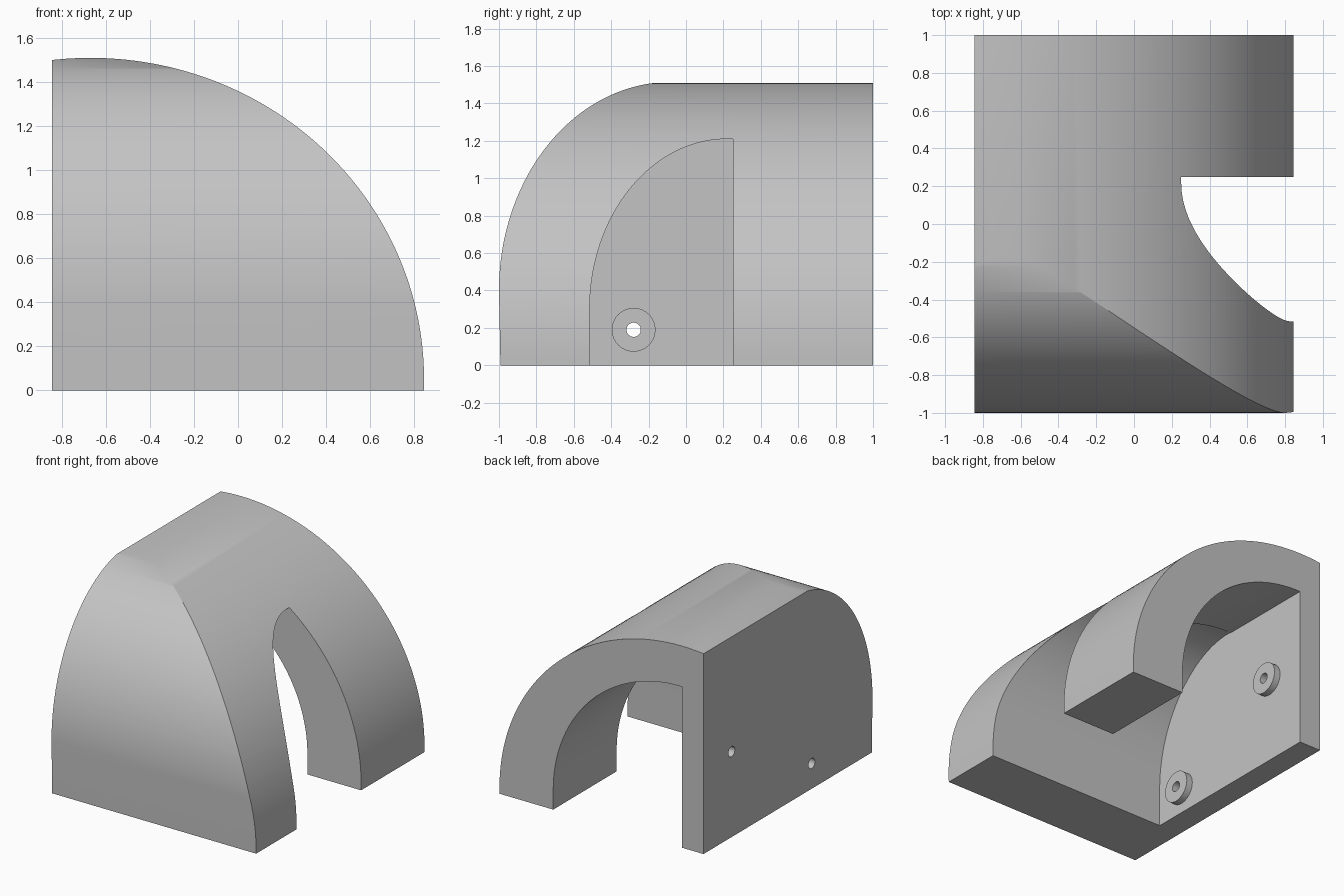
import bpy, bmesh, math
from mathutils import Vector

if "Cube" in bpy.data.objects:
    bpy.data.objects.remove(bpy.data.objects["Cube"])

grey = bpy.data.materials.new("plain_grey")
grey.use_nodes = True
GREY = (0.55, 0.55, 0.55, 1)
grey.diffuse_color = GREY
grey.node_tree.nodes["Principled BSDF"].inputs["Base Color"].default_value = GREY

WALL = -0.665   # inner face of the flat side plate
SIDE = -0.845   # outer face of the flat side plate
TOP = 1.21      # inner ceiling height
HOLES = [(-0.28, 0.19), (0.667, 0.64)]


def arc(cx, cz, rx, rz, start, end, steps=48):
    """Points along an ellipse between two angles in degrees."""
    angles = [math.radians(start + (end - start) * i / steps) for i in range(steps + 1)]
    return [(cx + rx * math.cos(a), cz + rz * math.sin(a)) for a in angles]


def prism(name, profile, axis, low, high):
    """Extrude a closed (horizontal, z) profile along x or y."""
    bm = bmesh.new()

    def place(h, z, depth):
        return Vector((depth, h, z)) if axis == "x" else Vector((h, depth, z))

    face = bm.faces.new([bm.verts.new(place(h, z, low)) for h, z in profile])
    moved = bmesh.ops.extrude_face_region(bm, geom=[face])["geom"]
    bmesh.ops.translate(bm, verts=[v for v in moved if isinstance(v, bmesh.types.BMVert)],
                        vec=place(0, 0, high - low))
    bmesh.ops.recalc_face_normals(bm, faces=bm.faces)
    mesh = bpy.data.meshes.new(name)
    bm.to_mesh(mesh)
    bm.free()
    mesh.materials.append(grey)
    obj = bpy.data.objects.new(name, mesh)
    bpy.context.collection.objects.link(obj)
    return obj


def activate(obj):
    bpy.ops.object.select_all(action="DESELECT")
    obj.select_set(True)
    bpy.context.view_layer.objects.active = obj


def combine(obj, tool, operation):
    """Apply a boolean and discard the tool."""
    activate(obj)
    mod = obj.modifiers.new("cut", "BOOLEAN")
    mod.operation, mod.object, mod.solver = operation, tool, "EXACT"
    bpy.ops.object.modifier_apply(modifier=mod.name)
    bpy.data.objects.remove(tool)


def disc(name, centre, radius, low, high):
    return prism(name, arc(*centre, radius, radius, 0, 360, 32)[:-1], "x", low, high)


# Quarter-round cover, closed by a flat plate on one side
cover_top = [p for p in arc(-0.67, 0.05, 1.515, 1.46, 0, 96, 64) if p[0] > SIDE]
cover = prism("cover", [(SIDE, 0), (0.845, 0)] + cover_top + [(SIDE, 1.5)], "y", -1.1, 1)

# Rounded nose at the front
nose = arc(-0.08, 0.4, 0.92, 1.115, 90, 180, 56)
combine(cover, prism("nose_shape", [(1.2, -0.1), (1.2, 1.515)] + nose + [(-0.99, -0.1)],
                     "x", -1.2, 1.2), "INTERSECT")

# Side opening, running through to the plate
side_arch = arc(0.22, 0.3, 0.735, TOP - 0.3, 90, 180)
combine(cover, prism("side_opening", [(0.25, -0.1), (0.25, TOP)] + side_arch + [(-0.515, -0.1)],
                     "x", WALL, 1.2), "DIFFERENCE")

# Back tunnel joining the side opening
back_arch = arc(-0.65, 0.15, 1.05, TOP - 0.155, 0, 90)
combine(cover, prism("back_tunnel", [(WALL, -0.1), (0.4, -0.1)] + back_arch + [(WALL, TOP - 0.005)],
                     "y", 0.2, 1.2), "DIFFERENCE")

# Screw bosses and holes in the plate
parts = [cover]
for name, centre in zip(("front_boss", "back_boss"), HOLES):
    boss = disc(name, centre, 0.117, WALL - 0.01, WALL + 0.05)
    for part in (cover, boss):
        combine(part, disc("drill", centre, 0.038, -1, -0.5), "DIFFERENCE")
    parts.append(boss)

for part in parts:
    activate(part)
    bpy.ops.object.shade_smooth_by_angle(angle=math.radians(25))
